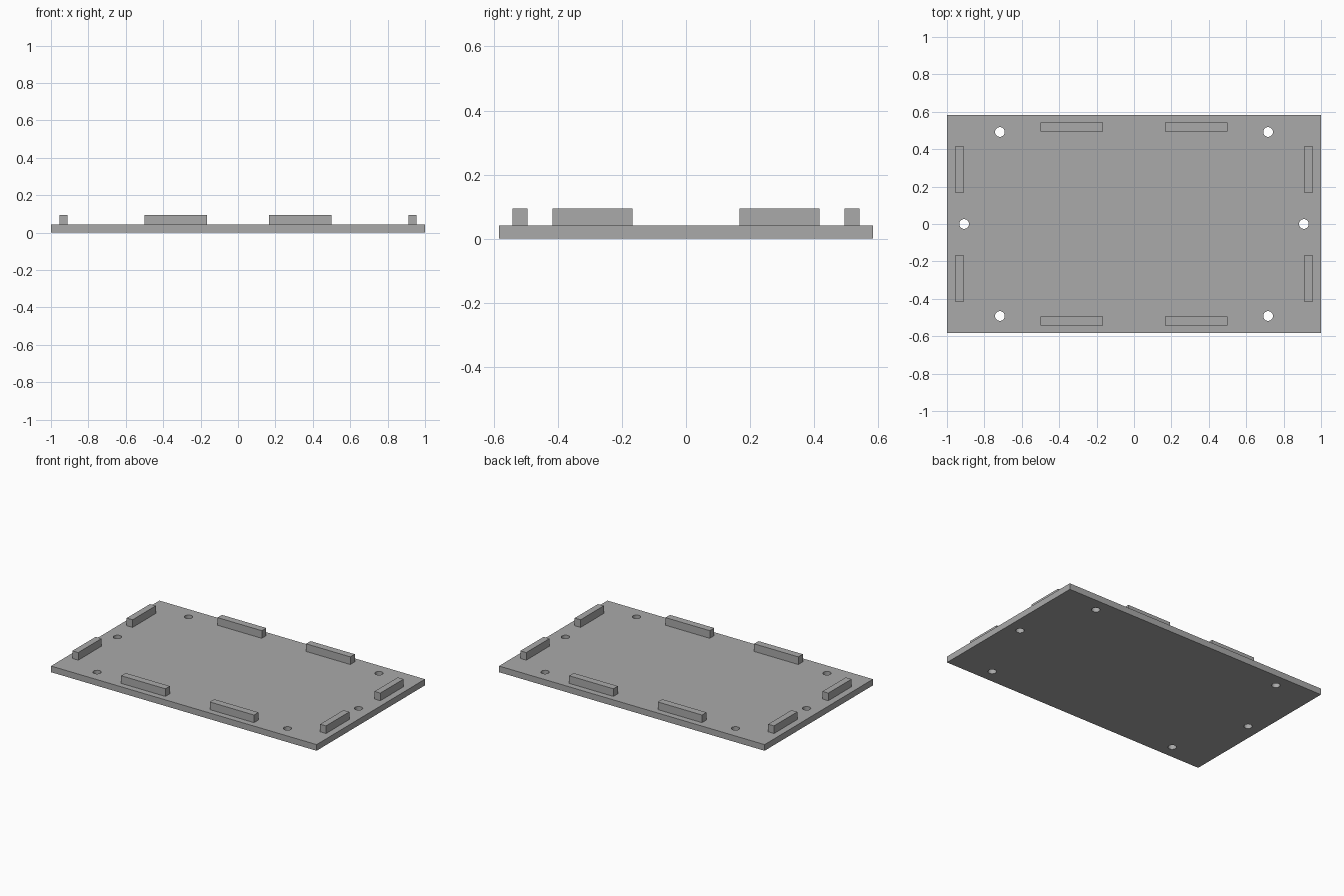
import bpy
import math

default_cube = bpy.data.objects.get("Cube")
if default_cube:
    bpy.data.objects.remove(default_cube, do_unlink=True)

PLATE_Y = 0.583   # half depth
PLATE_Z = 0.042   # plate thickness
TAB_TOP = 0.094
HOLE_R = 0.026

# Single plain grey
grey = bpy.data.materials.new("plain grey")
grey.use_nodes = True
colour = (0.4, 0.4, 0.4, 1)
grey.diffuse_color = colour
grey.node_tree.nodes["Principled BSDF"].inputs["Base Color"].default_value = colour


def box(name, x, y, z):
    """Box spanning the given (low, high) ranges."""
    spans = (x, y, z)
    bpy.ops.mesh.primitive_cube_add(size=1, location=[(a + b) / 2 for a, b in spans])
    obj = bpy.context.object
    obj.name = name
    obj.scale = [b - a for a, b in spans]
    bpy.ops.object.transform_apply(location=False, rotation=False, scale=True)
    obj.data.materials.append(grey)
    return obj


def span(sign, low, high):
    return tuple(sorted((sign * low, sign * high)))


# Base plate
plate = box("base_plate", (-1, 1), (-PLATE_Y, PLATE_Y), (0, PLATE_Z))

# Screw holes: four near the corners, one at the middle of each short side
holes = [(sx * 0.717, sy * 0.492) for sx in (-1, 1) for sy in (-1, 1)]
holes += [(sx * 0.908, 0) for sx in (-1, 1)]
for x, y in holes:
    bpy.ops.mesh.primitive_cylinder_add(vertices=32, radius=HOLE_R, depth=0.2, location=(x, y, 0))
    cutter = bpy.context.object
    cutter.name = "hole_cutter"
    cutter.hide_render = True
    cutter.data.materials.append(grey)
    bpy.context.view_layer.objects.active = plate
    cut = plate.modifiers.new("screw_hole", "BOOLEAN")
    cut.operation = "DIFFERENCE"
    cut.solver = "EXACT"
    cut.object = cutter
    bpy.ops.object.modifier_apply(modifier=cut.name)
    bpy.data.objects.remove(cutter, do_unlink=True)

bpy.ops.object.select_all(action="DESELECT")
plate.select_set(True)
bpy.context.view_layer.objects.active = plate
bpy.ops.object.shade_smooth_by_angle(angle=math.radians(30))

# Locating tabs: two along every edge
tab_z = (PLATE_Z, TAB_TOP)
for sx, side in ((-1, "right"), (1, "left")):
    for sy, end in ((-1, "front"), (1, "back")):
        box(f"{end}_edge_tab_{side}", span(sx, 0.167, 0.5), span(sy, 0.494, 0.542), tab_z)
        box(f"{side}_edge_tab_{end}", span(sx, 0.911, 0.955), span(sy, 0.167, 0.417), tab_z)
